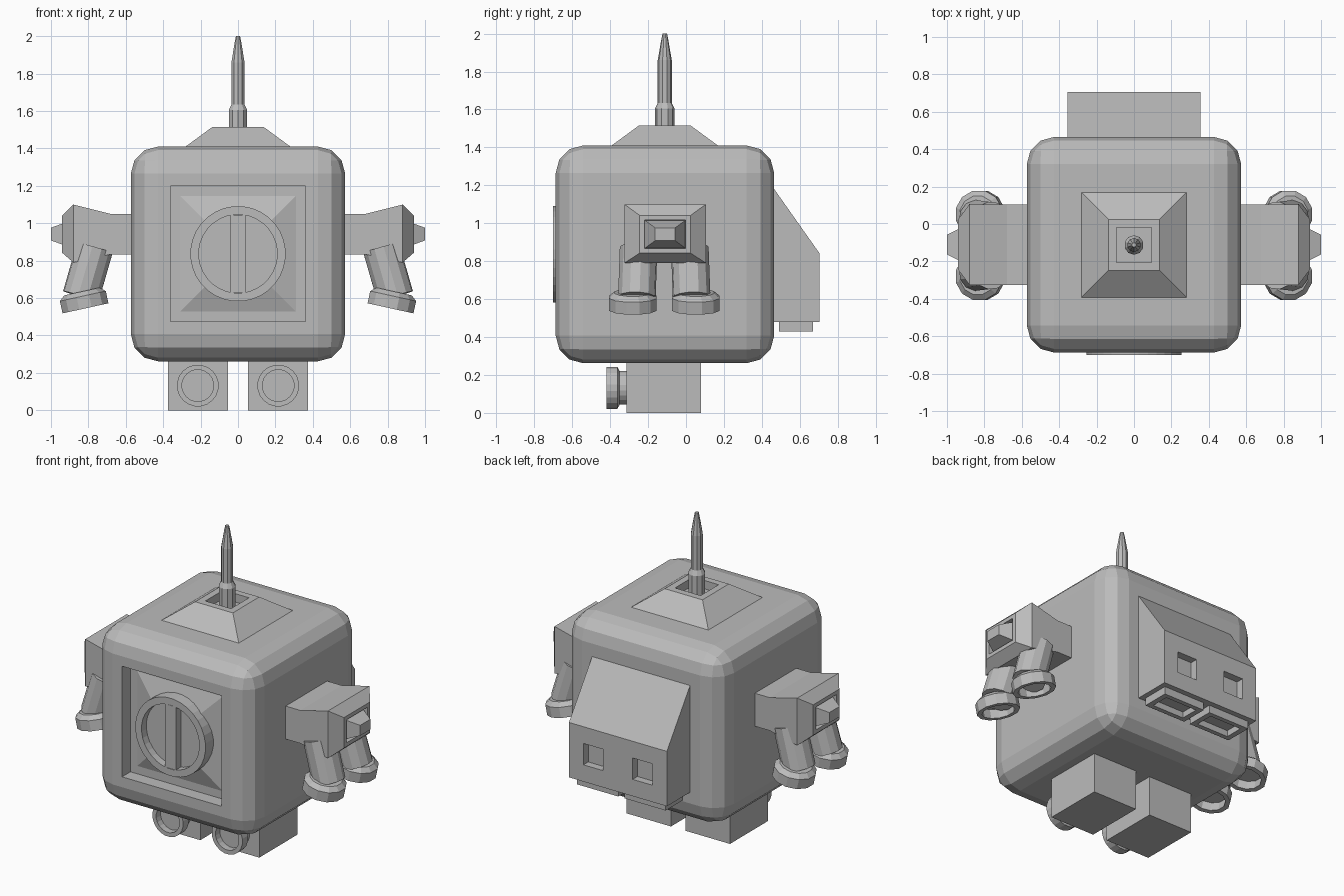
import bpy, bmesh, math
from mathutils import Vector

if "Cube" in bpy.data.objects:
    bpy.data.objects.remove(bpy.data.objects["Cube"])

grey = bpy.data.materials.new("plain grey")
grey.diffuse_color = (0.5, 0.5, 0.5, 1)
grey.use_nodes = True
grey.node_tree.nodes["Principled BSDF"].inputs["Base Color"].default_value = grey.diffuse_color


def finish(name, bm):
    bmesh.ops.recalc_face_normals(bm, faces=bm.faces)
    me = bpy.data.meshes.new(name)
    bm.to_mesh(me)
    bm.free()
    me.materials.append(grey)
    ob = bpy.data.objects.new(name, me)
    bpy.context.collection.objects.link(ob)
    return ob


def loft(name, rings):
    """Skin a sequence of point rings and cap both ends."""
    bm = bmesh.new()
    vs = [[bm.verts.new(p) for p in r] for r in rings]
    n = len(vs[0])
    for a, b in zip(vs, vs[1:]):
        for i in range(n):
            j = (i + 1) % n
            bm.faces.new((a[i], a[j], b[j], b[i]))
    bm.faces.new(vs[0])
    bm.faces.new(vs[-1])
    return finish(name, bm)


def rect(axis, t, cu, cv, hu, hv):
    """Rectangle perpendicular to an axis; u, v are the two other axes in order."""
    pts = []
    for a, b in ((-1, -1), (1, -1), (1, 1), (-1, 1)):
        p = [cu + a * hu, cv + b * hv]
        p.insert(axis, t)
        pts.append(p)
    return pts


def box(name, x0, x1, y0, y1, z0, z1):
    c = ((x0 + x1) / 2, (y0 + y1) / 2, abs(x1 - x0) / 2, (y1 - y0) / 2)
    return loft(name, [rect(2, z0, *c), rect(2, z1, *c)])


def lathe(name, origin, direction, profile, sides):
    """Turn (radius, distance) pairs round a direction."""
    o, d = Vector(origin), Vector(direction)
    q = d.to_track_quat('Z', 'Y')
    step = 2 * math.pi / sides
    return loft(name, [[o + q @ Vector((r * math.cos((i + .5) * step), r * math.sin((i + .5) * step), t))
                        for i in range(sides)] for r, t in profile])


def apply_mod(ob, kind, **props):
    m = ob.modifiers.new(kind, kind)
    for k, v in props.items():
        setattr(m, k, v)
    bpy.context.view_layer.objects.active = ob
    bpy.ops.object.modifier_apply(modifier=m.name)


def cut(ob, cutter):
    cutter.hide_render = True
    apply_mod(ob, 'BOOLEAN', object=cutter, operation='DIFFERENCE', solver='EXACT')
    bpy.data.objects.remove(cutter)


# rounded body with square front recess
body = box("body", -.573, .573, -.687, .465, .262, 1.41)
apply_mod(body, 'BEVEL', width=.145, segments=3)
cut(body, box("panel_cutter", -.36, .36, -.8, -.6, .475, 1.2))

# front pyramid, ring and bar
loft("front_pyramid", [rect(1, y, 0, .837, h, h) for y, h in ((-.56, .31), (-.6, .31), (-.645, .17))])
lathe("front_ring", (0, -.61, .837), (0, -1, 0),
      [(.255, 0), (.255, .09), (.21, .09), (.21, .04)], 32)
box("front_bar", -.04, .04, -.699, -.62, .63, 1.044)

# roof block with socket and antenna
loft("roof", [rect(2, z, 0, -.112, h, h) for z, h in
              ((1.39, .28), (1.41, .28), (1.515, .137), (1.515, .093), (1.46, .093))])
lathe("antenna", (0, -.112, 0), (0, 0, 1),
      [(.052, 1.45), (.052, 1.605), (.037, 1.635), (.037, 1.86), (.018, 1.97), (.012, 2.0)], 10)

# backpack with two windows
pack = loft("backpack", [[(x, .44, .48), (x, .705, .48), (x, .705, .84), (x, .465, 1.18), (x, .44, 1.18)]
                         for x in (-.355, .355)])
for s in (-1, 1):
    cut(pack, box("window_cutter", *sorted((s * .107, s * .25)), .655, .8, .59, .73))

for s, side in ((-1, "left"), (1, "right")):
    # backpack vents
    loft(side + "_vent", [rect(2, z, s * .172, .58, hx, hy) for z, hx, hy in
                          ((.5, .15, .09), (.43, .15, .09), (.43, .115, .06), (.47, .115, .06))])
    # feet with front wheels
    box(side + "_foot", *sorted((s * .053, s * .375)), -.315, .08, 0, .3)
    lathe(side + "_foot_wheel", (s * .215, -.3, .132), (0, -1, 0),
          [(.09, 0), (.09, .05), (.112, .062), (.112, .12), (.085, .12), (.085, .075)], 20)
    # arms ending in a recessed pyramid
    loft(side + "_arm", [rect(0, s * x, -.11, z, hy, hz) for x, z, hy, hz in
                         ((.5, .942, .215, .108), (.68, .942, .215, .108), (.88, .945, .215, .155),
                          (.94, .942, .135, .1), (.94, .942, .108, .075),
                          (.895, .942, .105, .072), (1.0, .942, .053, .034))])
    # two claws under each arm
    for yt, yc, place in ((-.25, -.28, "front"), (.02, .052, "back")):
        d = Vector((s * .075, (yc - yt) * .3, -.26))
        lathe(f"{side}_{place}_claw_tube", (s * .765, yt, .87), d, [(.1, 0), (.1, d.length)], 12)
        lathe(f"{side}_{place}_claw_cuff", (s * .835, yc, .635), (-s * .22, 0, -1),
              [(.1, 0), (.13, .025), (.13, .092), (.1, .092), (.1, .035)], 12)
